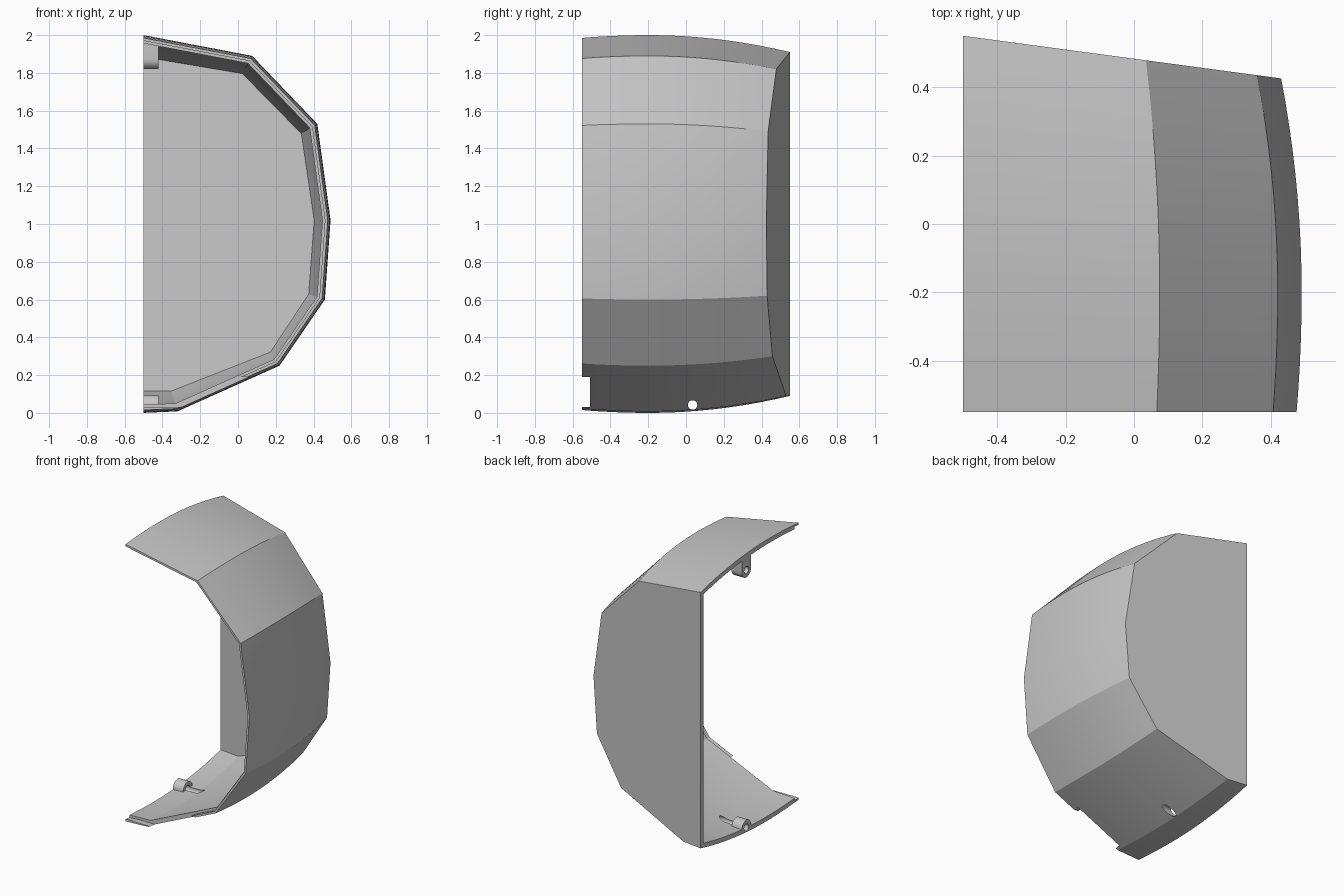
import bpy, bmesh, math
from mathutils import Vector

if "Cube" in bpy.data.objects:
    bpy.data.objects.remove(bpy.data.objects["Cube"])

COLOUR = (0.57, 0.57, 0.57, 1)
grey = bpy.data.materials.new("plain grey")
grey.use_nodes = True
grey.diffuse_color = COLOUR
grey.node_tree.nodes["Principled BSDF"].inputs["Base Color"].default_value = COLOUR

FRONT, WIDEST, OPEN_X = -0.55, -0.2, -0.5
WALL, LIP, LIP_Y = 0.032, 0.015, -0.507

# Outlines in x, z from the top round to the bottom: widest section and back section
WIDE = [(-.5, 2), (.075, 1.89), (.42, 1.53), (.49, 1.02),
        (.46, .6), (.22, .25), (-.32, .008), (-.5, 0)]
BACK = [(-.5, 1.91), (.035, 1.82), (.36, 1.49), (.43, 1.02),
        (.40, .62), (.19, .30), (-.35, .09), (-.5, .09)]


def inset(points, d):
    """Move an open outline inward by d, keeping its ends on the open side."""
    pts = [Vector(p) for p in points]
    normals = []
    for a, b in zip(pts, pts[1:]):
        t = (b - a).normalized()
        normals.append(Vector((t.y, -t.x)))
    out = [pts[0] + Vector((0, d / normals[0].y))]
    for p, n, m in zip(pts[1:], normals, normals[1:]):
        out.append(p + (n + m) * d / (1 + n.dot(m)))
    out.append(pts[-1] + Vector((0, d / normals[-1].y)))
    return out


def back_y(x):
    return 0.55 - 0.134 * (x - OPEN_X)


def make_object(name, bm):
    bmesh.ops.recalc_face_normals(bm, faces=bm.faces[:])
    mesh = bpy.data.meshes.new(name)
    bm.to_mesh(mesh)
    bm.free()
    obj = bpy.data.objects.new(name, mesh)
    bpy.context.collection.objects.link(obj)
    mesh.materials.append(grey)
    return obj


def cut(obj, cutter):
    """Subtract the cutter from the object."""
    cutter.hide_render = True
    mod = obj.modifiers.new("cut", 'BOOLEAN')
    mod.operation, mod.solver, mod.object = 'DIFFERENCE', 'EXACT', cutter
    bpy.context.view_layer.objects.active = obj
    bpy.ops.object.modifier_apply(modifier=mod.name)


def smooth(obj):
    bpy.ops.object.select_all(action='DESELECT')
    obj.select_set(True)
    bpy.context.view_layer.objects.active = obj
    bpy.ops.object.shade_smooth_by_angle(angle=math.radians(20))


# Shell: rings lofted from the inner back, over the stepped rim, to the outer back
bm = bmesh.new()


def ring(d, t, start, plate=0.0):
    verts = []
    for w, b in zip(inset(WIDE, d), inset(BACK, d)):
        end = back_y(b.x)
        y = start + t * (end - plate - start)
        if y > WIDEST:
            p = w.lerp(b, ((y - WIDEST) / (end - WIDEST)) ** 2)
        else:
            s = 1 - 0.015 * ((WIDEST - y) / (WIDEST - FRONT)) ** 2
            p = Vector((OPEN_X + (w.x - OPEN_X) * s, 1 + (w.y - 1) * s))
        verts.append(bm.verts.new((p.x, y, p.y)))
    return verts


STEPS = 14
rings = [ring(WALL, 1 - i / STEPS, LIP_Y, 0.03) for i in range(STEPS + 1)]
rings += [ring(LIP, 0, LIP_Y), ring(LIP, 0, FRONT)]
rings += [ring(0, i / STEPS, FRONT) for i in range(STEPS + 1)]
for r, s in zip(rings, rings[1:]):
    for i in range(len(r) - 1):
        bm.faces.new((r[i], r[i + 1], s[i + 1], s[i]))
bm.faces.new(rings[0])
bm.faces.new(rings[-1])
bm.faces.new([r[0] for r in rings])
bm.faces.new([r[-1] for r in rings])
bm.faces.new((rings[0][0], rings[0][-1], rings[-1][-1], rings[-1][0]))
shell = make_object("half_shell", bm)


# Lugs: round-ended blocks with a pin hole along x
PIN_Y, LOW_Z, HIGH_Z = 0.035, 0.042, 1.872


def prism(name, outline, x0, x1):
    b = bmesh.new()
    face = b.faces.new([b.verts.new((x0, y, z)) for y, z in outline])
    out = bmesh.ops.extrude_face_region(b, geom=[face])
    moved = [g for g in out["geom"] if isinstance(g, bmesh.types.BMVert)]
    bmesh.ops.translate(b, verts=moved, vec=(x1 - x0, 0, 0))
    return make_object(name, b)


def circle(z, r, sides, span=2 * math.pi, sign=1):
    return [(PIN_Y + r * math.cos(span * i / sides), z + sign * r * math.sin(span * i / sides))
            for i in range(sides)]


def lug(name, z, base, sign):
    r = 0.052
    outline = circle(z, r, 16, math.pi * 16 / 15, sign) + [(PIN_Y - r, base), (PIN_Y + r, base)]
    return prism(name, outline, OPEN_X, -0.42)


upper = lug("upper_lug", HIGH_Z, 1.965, -1)
lower = lug("lower_lug", LOW_Z, 0.02, 1)

# Pin holes, and the notch in the lip of the lower slanted panel
low_pin = prism("lower_pin_cutter", circle(LOW_Z, 0.025, 24), -0.6, 0.05)
high_pin = prism("upper_pin_cutter", circle(HIGH_Z, 0.025, 24), -0.6, -0.3)
notch = prism("notch_cutter", [(-0.7, 0.03), (LIP_Y, 0.03), (LIP_Y, 0.19), (-0.7, 0.19)], -0.45, 0.3)
cut(shell, low_pin)
cut(shell, notch)
cut(lower, low_pin)
cut(upper, high_pin)
for helper in (low_pin, high_pin, notch):
    bpy.data.objects.remove(helper)
for part in (shell, upper, lower):
    smooth(part)
